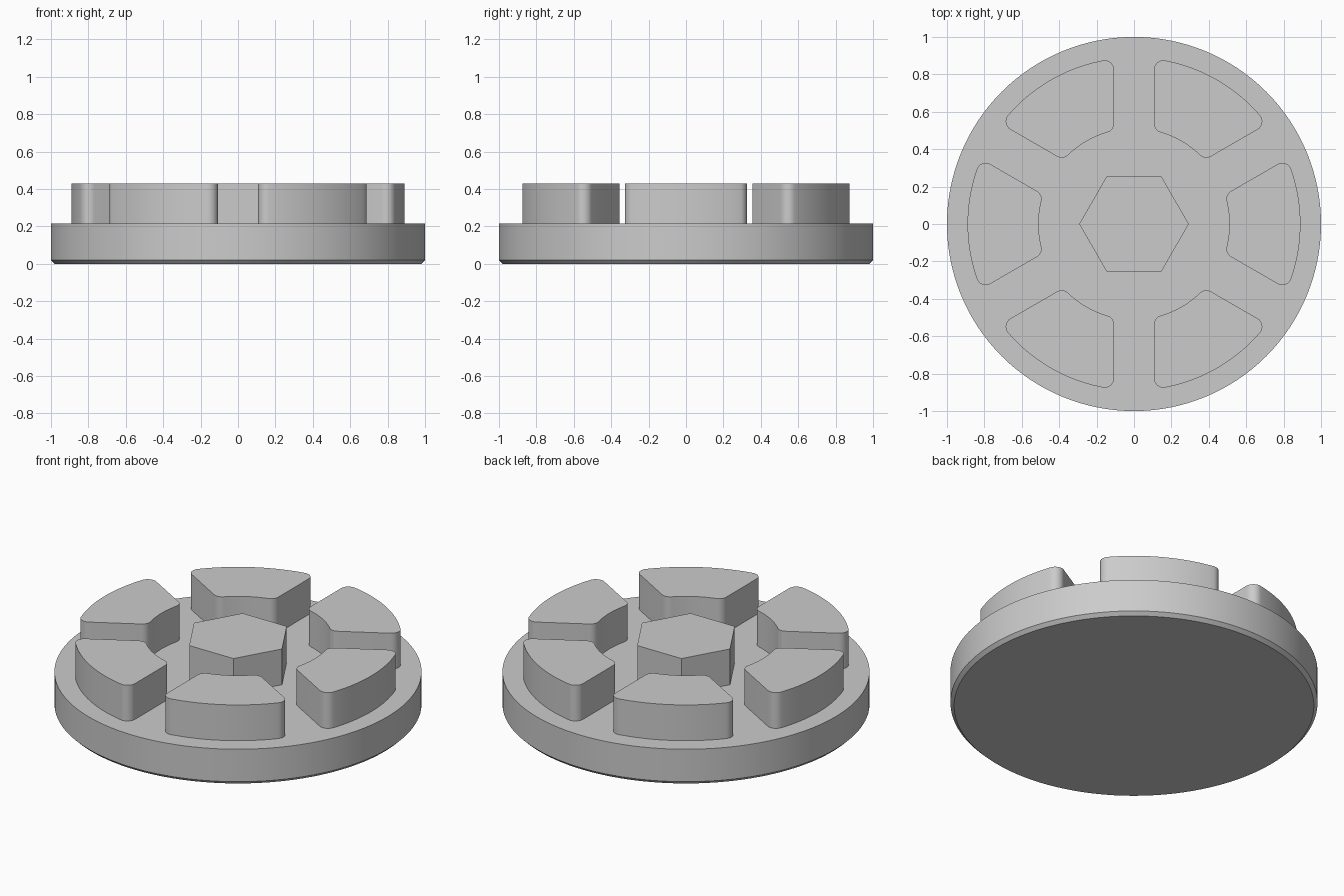
import bpy, bmesh, math
from mathutils import Vector, Matrix

cube = bpy.data.objects.get("Cube")
if cube:
    bpy.data.objects.remove(cube, do_unlink=True)

grey = bpy.data.materials.new("light grey")
grey.use_nodes = True
color = (0.6, 0.6, 0.6, 1)
grey.diffuse_color = color
grey.node_tree.nodes["Principled BSDF"].inputs["Base Color"].default_value = color

BASE_TOP, TOP = 0.215, 0.43


def make_object(name, bm, smooth=True):
    bmesh.ops.recalc_face_normals(bm, faces=bm.faces)
    mesh = bpy.data.meshes.new(name)
    bm.to_mesh(mesh)
    bm.free()
    obj = bpy.data.objects.new(name, mesh)
    bpy.context.collection.objects.link(obj)
    mesh.materials.append(grey)
    if smooth:
        bpy.ops.object.select_all(action="DESELECT")
        obj.select_set(True)
        bpy.context.view_layer.objects.active = obj
        bpy.ops.object.shade_smooth_by_angle(angle=math.radians(30))
    return obj


def loft(rings):
    """Closed solid through equal-length rings of points."""
    bm = bmesh.new()
    loops = [[bm.verts.new(p) for p in ring] for ring in rings]
    n = len(loops[0])
    for low, high in zip(loops, loops[1:]):
        for i in range(n):
            j = (i + 1) % n
            bm.faces.new((low[i], low[j], high[j], high[i]))
    bm.faces.new(loops[0][::-1])
    bm.faces.new(loops[-1])
    return bm


def circle(radius, z, sides):
    return [(radius * math.cos(math.tau * i / sides),
             radius * math.sin(math.tau * i / sides), z) for i in range(sides)]


def arc(center, radius, start, end, steps):
    return [center + radius * Vector((math.cos(a), math.sin(a)))
            for a in (start + (end - start) * i / steps for i in range(steps + 1))]


def pad_outline(outer=0.89, inner=0.51, gap=0.107, r=0.05):
    """Rounded ring sector about +x, with sides parallel to the 30 degree spokes."""
    side = math.radians(30)

    def fillet_center(radius):
        angle = side - math.asin((gap + r) / radius)
        return Vector((math.cos(angle), math.sin(angle))) * radius, angle

    out_c, out_a = fillet_center(outer - r)
    in_c, in_a = fillet_center(inner + r)
    normal = side + math.pi / 2
    half = arc(Vector((0, 0)), outer, 0, out_a, 10)
    half += arc(out_c, r, out_a, normal, 8)[1:]
    half += arc(in_c, r, normal, in_a + math.pi, 8)
    half += arc(Vector((0, 0)), inner, in_a, 0, 6)[1:]
    return half + [Vector((p.x, -p.y)) for p in half[-2:0:-1]]


# Round base with a chamfered lower edge
make_object("base_disc", loft([circle(0.98, 0, 128), circle(1, 0.02, 128),
                               circle(1, BASE_TOP, 128)]))

# Central hexagonal boss
make_object("hex_boss", loft([circle(0.293, BASE_TOP, 6), circle(0.293, TOP, 6)]), False)

# Six raised pads around the boss
outline = pad_outline()
for k in range(6):
    bm = loft([[(p.x, p.y, z) for p in outline] for z in (BASE_TOP, TOP)])
    bmesh.ops.rotate(bm, verts=bm.verts, matrix=Matrix.Rotation(math.radians(60 * k), 3, "Z"))
    make_object(f"raised_pad_{k + 1}", bm)
